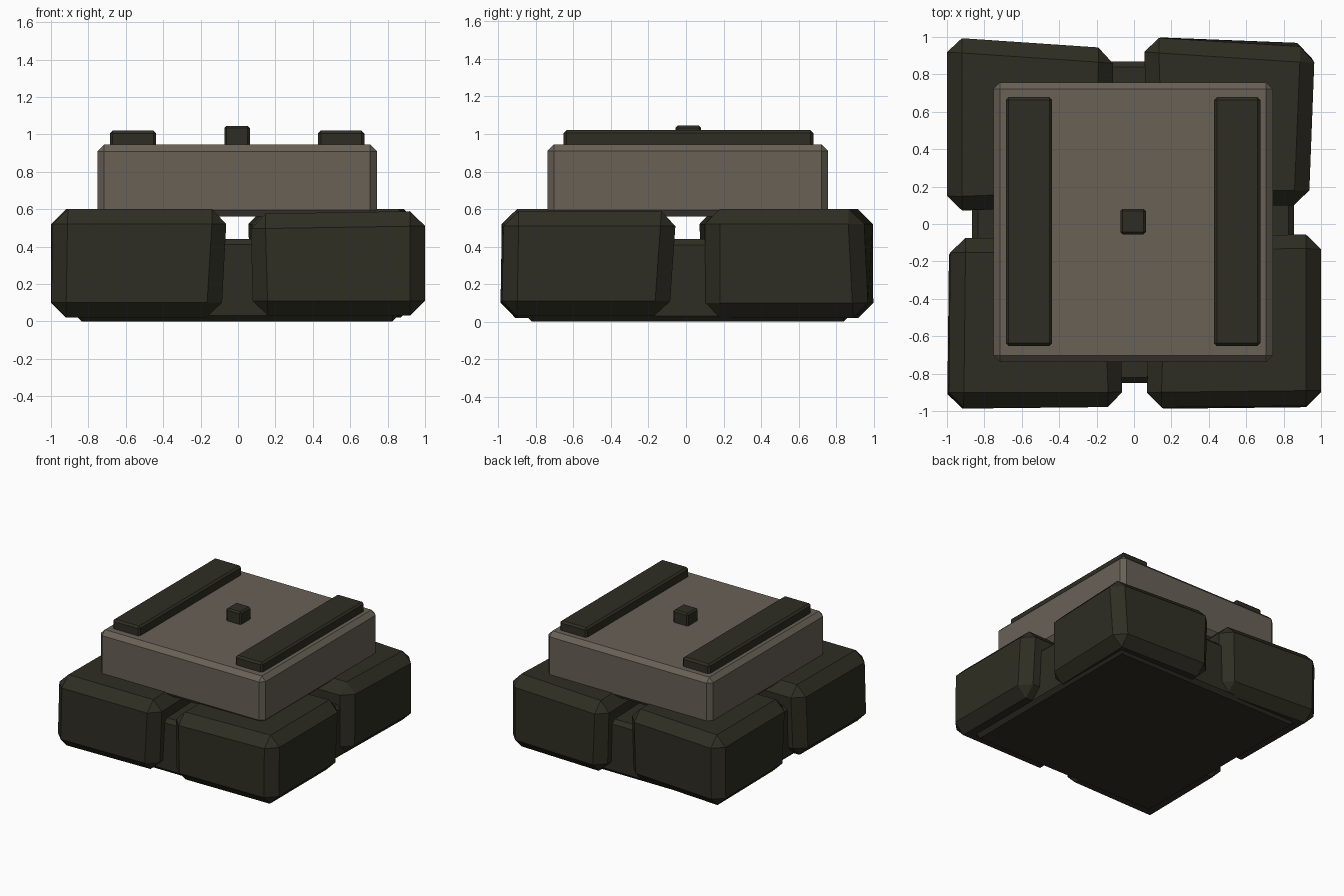
import bpy, bmesh
from mathutils import Vector

cube = bpy.data.objects.get("Cube")
if cube:
    bpy.data.objects.remove(cube, do_unlink=True)


def material(name, rgb):
    m = bpy.data.materials.new(name)
    m.use_nodes = True
    m.diffuse_color = (*rgb, 1)
    bsdf = m.node_tree.nodes["Principled BSDF"]
    bsdf.inputs["Base Color"].default_value = (*rgb, 1)
    bsdf.inputs["Roughness"].default_value = 0.9
    return m


dark = material("dark olive stone", (0.028, 0.027, 0.017))
grey = material("warm grey stone", (0.138, 0.119, 0.094))


def chamfered(name, bottom, top, z0, z1, bevel, mat):
    """Chamfered block between two four-cornered outlines."""
    bm = bmesh.new()
    low = [bm.verts.new((x, y, z0)) for x, y in bottom]
    zs = z1 if isinstance(z1, tuple) else (z1,) * 4
    high = [bm.verts.new((x, y, z)) for (x, y), z in zip(top, zs)]
    bm.faces.new(low[::-1])
    bm.faces.new(high)
    for i in range(4):
        j = (i + 1) % 4
        bm.faces.new((low[i], low[j], high[j], high[i]))
    bmesh.ops.bevel(bm, geom=bm.edges[:], offset=bevel, segments=1,
                    affect='EDGES', clamp_overlap=True)
    bmesh.ops.recalc_face_normals(bm, faces=bm.faces[:])
    mesh = bpy.data.meshes.new(name)
    bm.to_mesh(mesh)
    bm.free()
    mesh.materials.append(mat)
    ob = bpy.data.objects.new(name, mesh)
    bpy.context.collection.objects.link(ob)
    return ob


def rect(x0, x1, y0, y1):
    return [(x0, y0), (x1, y0), (x1, y1), (x0, y1)]


def box(name, x0, x1, y0, y1, z0, z1, bevel, mat):
    outline = rect(x0, x1, y0, y1)
    return chamfered(name, outline, outline, z0, z1, bevel, mat)


# Foundation slab
box("foundation", -0.865, 0.855, -0.85, 0.87, 0.0, 0.44, 0.03, dark)

# Four rough corner stones, each slightly skewed
chamfered("front_right_stone",
          [(-1.0, -0.99), (-0.09, -0.97), (-0.09, -0.09), (-0.99, -0.09)],
          [(-0.99, -0.98), (-0.055, -0.98), (-0.09, -0.08), (-0.98, -0.07)],
          0.02, 0.6, 0.08, dark)
chamfered("front_left_stone",
          [(0.08, -0.99), (1.0, -0.98), (1.0, -0.09), (0.08, -0.09)],
          [(0.065, -0.98), (1.0, -0.97), (1.0, -0.05), (0.09, -0.06)],
          0.03, (0.575, 0.59, 0.59, 0.575), 0.08, dark)
chamfered("back_right_stone",
          [(-0.99, 0.09), (-0.12, 0.11), (-0.12, 0.93), (-1.0, 0.99)],
          [(-1.0, 0.065), (-0.12, 0.1), (-0.11, 0.94), (-1.0, 1.0)],
          0.02, 0.6, 0.08, dark)
chamfered("back_left_stone",
          [(0.07, 0.1), (0.93, 0.1), (0.95, 0.97), (0.07, 1.0)],
          [(0.08, 0.1), (0.935, 0.1), (0.97, 0.94), (0.05, 1.0)],
          0.02, 0.6, 0.08, dark)

# Raised block
box("upper_block", -0.752, 0.743, -0.738, 0.757, 0.56, 0.945, 0.036, grey)

# Two rails and the centre knob on top
for name, x0 in (("right_rail", -0.685), ("left_rail", 0.428)):
    box(name, x0, x0 + 0.247, -0.652, 0.678, 0.9, 1.02, 0.015, dark)
box("centre_knob", -0.073, 0.063, -0.055, 0.081, 0.9, 1.045, 0.012, dark)
